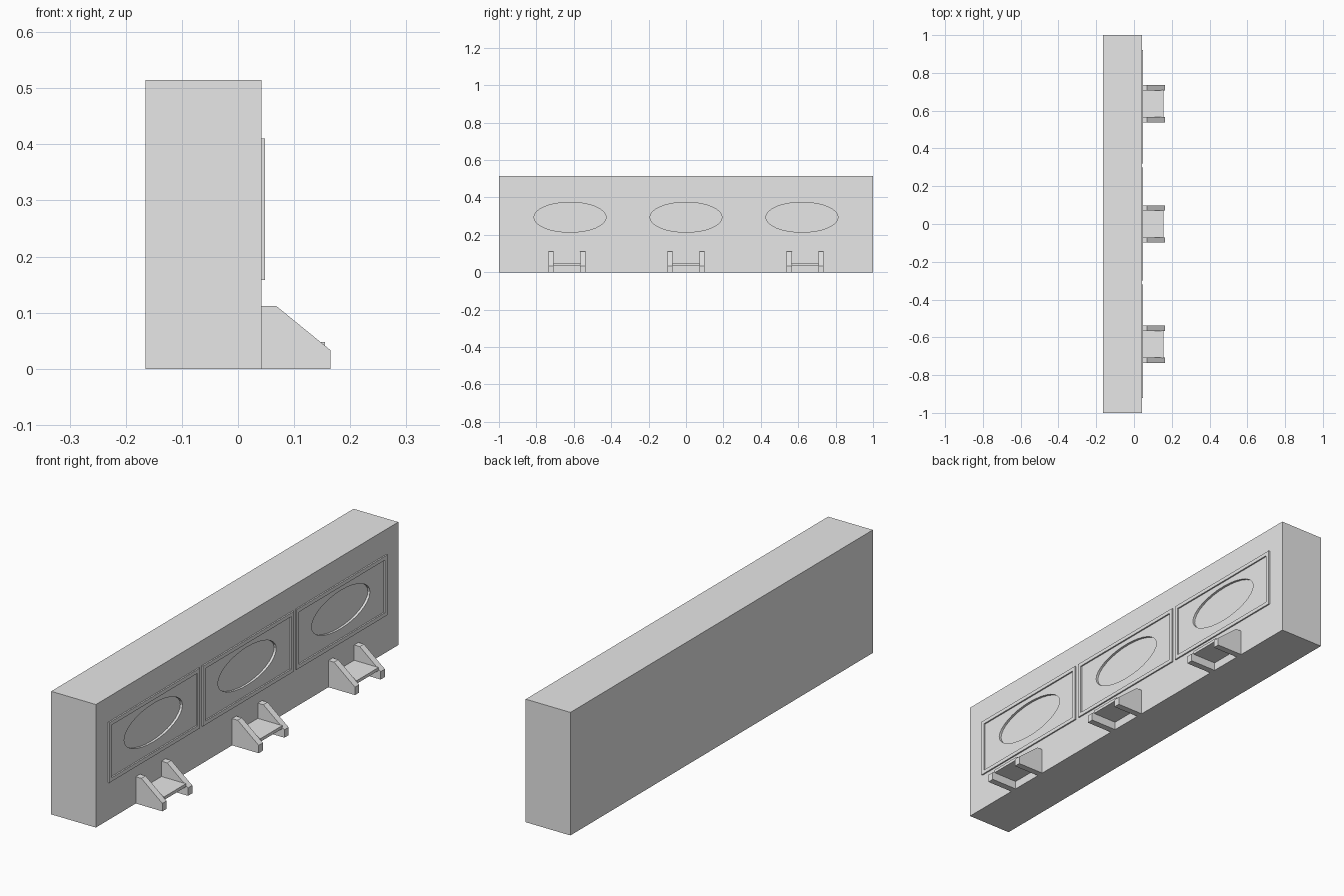
import bpy
import bmesh
from math import cos, sin, pi
from mathutils import Vector

cube = bpy.data.objects.get("Cube")
if cube:
    bpy.data.objects.remove(cube, do_unlink=True)

grey = bpy.data.materials.new("light_grey")
grey.use_nodes = True
grey.diffuse_color = (0.8, 0.8, 0.8, 1)
grey.node_tree.nodes["Principled BSDF"].inputs["Base Color"].default_value = (0.8, 0.8, 0.8, 1)

BACK, FACE = -0.165, 0.042
HEIGHT = 0.515
PANEL_Z = 0.284


def add_object(name, bm):
    bmesh.ops.recalc_face_normals(bm, faces=bm.faces)
    mesh = bpy.data.meshes.new(name)
    bm.to_mesh(mesh)
    bm.free()
    mesh.materials.append(grey)
    obj = bpy.data.objects.new(name, mesh)
    bpy.context.collection.objects.link(obj)
    return obj


def prism(name, points, direction):
    """Extrude a flat outline along a direction."""
    bm = bmesh.new()
    face = bm.faces.new([bm.verts.new(p) for p in points])
    new = bmesh.ops.extrude_face_region(bm, geom=[face])["geom"]
    verts = [v for v in new if isinstance(v, bmesh.types.BMVert)]
    bmesh.ops.translate(bm, verts=verts, vec=Vector(direction))
    return add_object(name, bm)


def box(name, x0, x1, y0, y1, z0, z1):
    outline = [(x0, y0, z0), (x1, y0, z0), (x1, y1, z0), (x0, y1, z0)]
    return prism(name, outline, (0, 0, z1 - z0))


def panel_frame(name, y, half_w, half_h, rim, depth):
    """Thin raised rectangular border on the face of the block."""
    bm = bmesh.new()
    corners = [(-1, -1), (1, -1), (1, 1), (-1, 1)]
    loops = [[bm.verts.new((FACE, y + a * (half_w - r), PANEL_Z + b * (half_h - r)))
              for a, b in corners] for r in (0, rim)]
    for i in range(4):
        j = (i + 1) % 4
        bm.faces.new([loops[0][i], loops[0][j], loops[1][j], loops[1][i]])
    new = bmesh.ops.extrude_face_region(bm, geom=bm.faces[:])["geom"]
    verts = [v for v in new if isinstance(v, bmesh.types.BMVert)]
    bmesh.ops.translate(bm, verts=verts, vec=(depth, 0, 0))
    return add_object(name, bm)


def bracket(tag, y):
    """Two sloped side plates with a small shelf between them."""
    profile = [(FACE, 0), (0.165, 0), (0.165, 0.033), (0.068, 0.112), (FACE, 0.112)]
    for side, offset in (("right", -0.099), ("left", 0.071)):
        prism(f"{tag}_bracket_{side}_plate",
              [(x, y + offset, z) for x, z in profile], (0, 0.028, 0))
    box(f"{tag}_bracket_shelf", FACE, 0.155, y - 0.072, y + 0.072, 0.035, 0.048)


# Main block
block = box("main_block", BACK, FACE, -1, 1, 0, HEIGHT)

# Three bays: frame, shallow oval recess and bracket
for tag, side in (("right", -1), ("middle", 0), ("left", 1)):
    y = 0.62 * side
    panel_frame(f"{tag}_panel_frame", y, 0.3, 0.126, 0.016, 0.006)
    oval = [(FACE - 0.01, y + 0.193 * cos(2 * pi * i / 32),
             0.294 + 0.08 * sin(2 * pi * i / 32)) for i in range(32)]
    cutter = prism(f"{tag}_oval_cutter", oval, (0.05, 0, 0))
    cutter.hide_render = True
    cutter.hide_set(True)
    cutter.display_type = 'WIRE'
    cut = block.modifiers.new(f"{tag}_oval_recess", 'BOOLEAN')
    cut.operation = 'DIFFERENCE'
    cut.solver = 'EXACT'
    cut.object = cutter
    bracket(tag, 0.637 * side)
